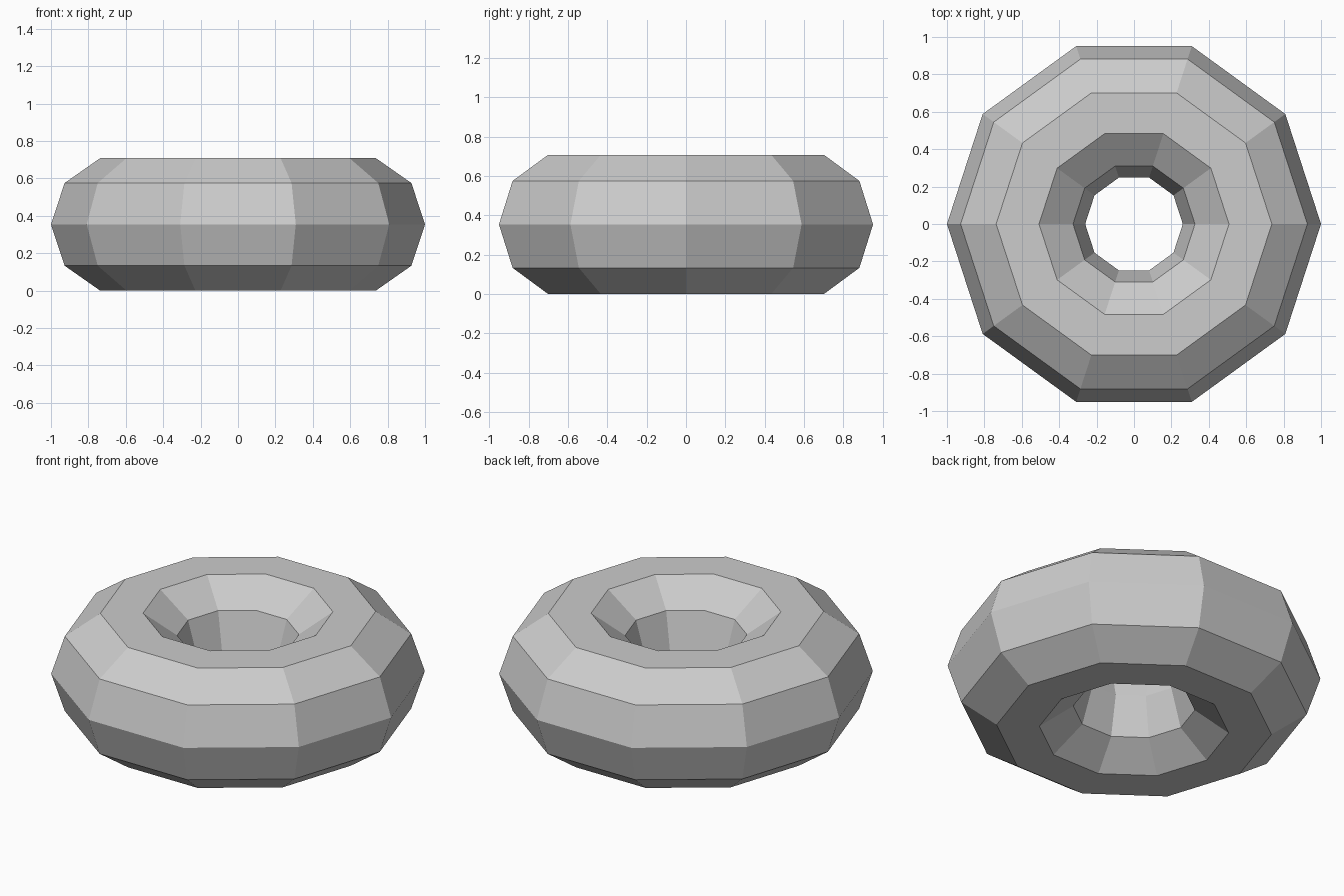
import bpy
import bmesh
from math import cos, sin, tau

cube = bpy.data.objects.get("Cube")
if cube:
    bpy.data.objects.remove(cube, do_unlink=True)

SIDES = 10
MID = 0.354  # half the ring's height

# Cross-section as (radius, height), from the outer rim over the top to the hole
upper = [(1.0, MID), (0.927, 0.575), (0.737, 2 * MID),
         (0.508, 2 * MID), (0.326, 0.575), (0.261, MID)]
lower = [(r, 2 * MID - z) for r, z in reversed(upper[1:-1])]
profile = upper + lower

# Light grey material
grey = bpy.data.materials.new("light grey")
grey.use_nodes = True
colour = (0.604, 0.604, 0.604, 1.0)
grey.diffuse_color = colour
grey.node_tree.nodes["Principled BSDF"].inputs["Base Color"].default_value = colour

# Faceted ring: the cross-section swept round the z axis
bm = bmesh.new()
loops = []
for i in range(SIDES):
    a = tau * i / SIDES
    loops.append([bm.verts.new((r * cos(a), r * sin(a), z)) for r, z in profile])
for i, loop in enumerate(loops):
    following = loops[(i + 1) % SIDES]
    for j in range(len(profile)):
        k = (j + 1) % len(profile)
        bm.faces.new((loop[j], following[j], following[k], loop[k]))
bmesh.ops.recalc_face_normals(bm, faces=bm.faces)

mesh = bpy.data.meshes.new("ring")
bm.to_mesh(mesh)
bm.free()
mesh.materials.append(grey)
ring = bpy.data.objects.new("ring", mesh)
bpy.context.collection.objects.link(ring)
